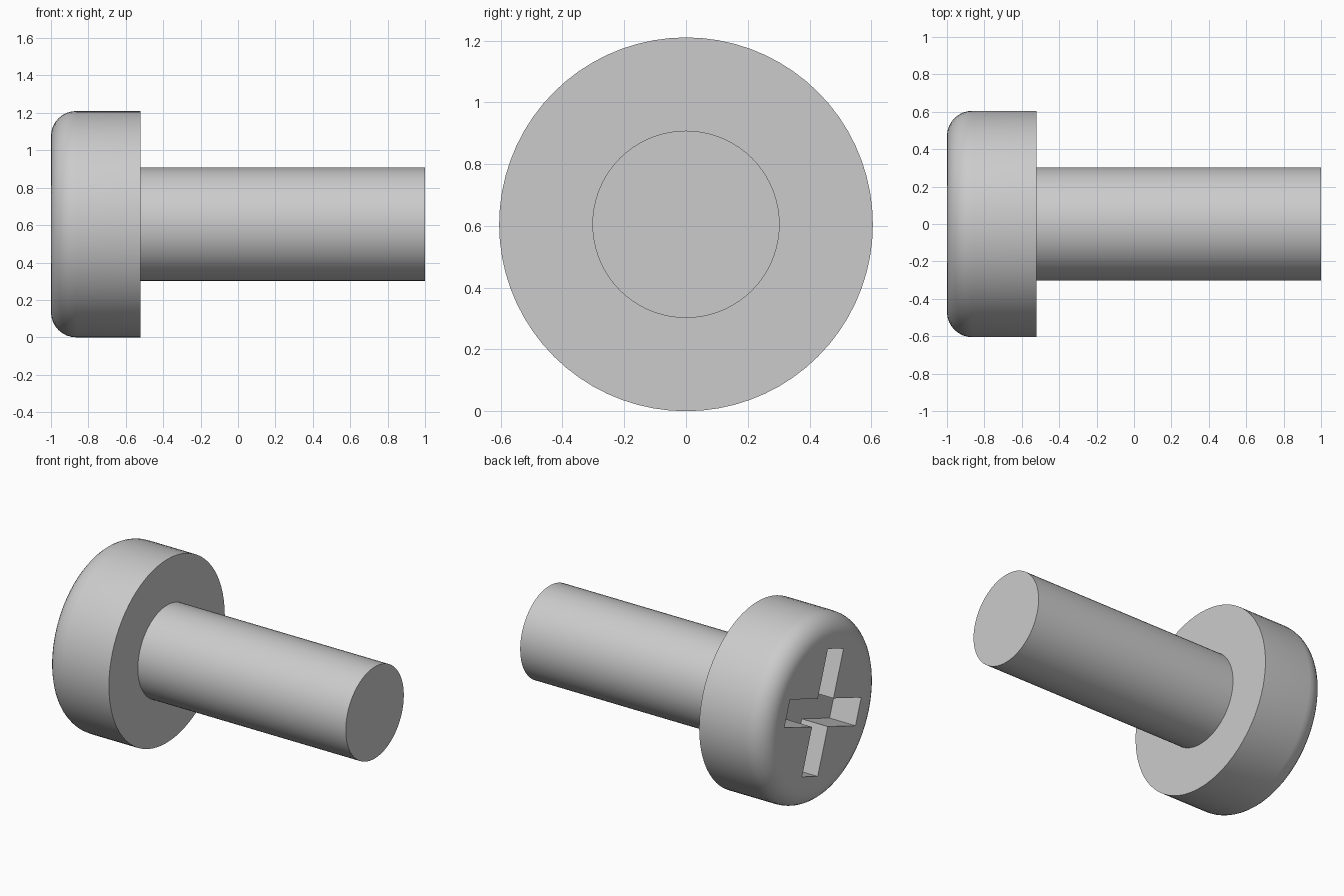
import bpy, bmesh, math
from mathutils import Matrix, Vector

if "Cube" in bpy.data.objects:
    bpy.data.objects.remove(bpy.data.objects["Cube"])

R_HEAD, R_SHAFT, FILLET = 0.605, 0.303, 0.135
X_FACE, X_UNDER, X_TIP = -1.0, -0.52, 1.0
SEGMENTS = 72

grey = bpy.data.materials.new("plain grey")
grey.diffuse_color = (0.6, 0.6, 0.6, 1)
grey.use_nodes = True
grey.node_tree.nodes["Principled BSDF"].inputs["Base Color"].default_value = grey.diffuse_color


def add_object(name, bm):
    bmesh.ops.recalc_face_normals(bm, faces=bm.faces)
    mesh = bpy.data.meshes.new(name)
    bm.to_mesh(mesh)
    bm.free()
    mesh.materials.append(grey)
    obj = bpy.data.objects.new(name, mesh)
    bpy.context.collection.objects.link(obj)
    return obj


# Screw body: rounded head and plain shaft, turned around the x axis
profile = []
for i in range(9):
    a = math.pi / 2 * i / 8
    profile.append((X_FACE + FILLET * (1 - math.cos(a)), R_HEAD - FILLET * (1 - math.sin(a))))
profile += [(X_UNDER, R_HEAD), (X_UNDER, R_SHAFT), (X_TIP, R_SHAFT)]

bm = bmesh.new()
rings = []
for x, r in profile:
    rings.append([bm.verts.new((x, r * math.cos(t), R_HEAD + r * math.sin(t)))
                  for t in (2 * math.pi * k / SEGMENTS for k in range(SEGMENTS))])
for a, b in zip(rings, rings[1:]):
    for k in range(SEGMENTS):
        n = (k + 1) % SEGMENTS
        bm.faces.new((a[k], a[n], b[n], b[k]))
bm.faces.new(rings[0])
bm.faces.new(rings[-1])
screw = add_object("screw_body", bm)

# Cross recess cutter: one plus-shaped outline, extruded and turned by 20 degrees
ARM, HALF_W, DEPTH = 0.395, 0.087, 0.19
bm = bmesh.new()
outline = []
for q in range(4):
    turn = Matrix.Rotation(math.radians(20 + 90 * q), 3, 'X')
    for y, z in ((HALF_W, HALF_W), (HALF_W, ARM), (-HALF_W, ARM)):
        p = turn @ Vector((0, y, z))
        outline.append(bm.verts.new((X_FACE - 0.1, p.y, p.z + R_HEAD)))
face = bm.faces.new(outline)
ext = bmesh.ops.extrude_face_region(bm, geom=[face])
bmesh.ops.translate(bm, vec=(0.1 + DEPTH, 0, 0),
                    verts=[v for v in ext["geom"] if isinstance(v, bmesh.types.BMVert)])
cutter = add_object("cross_recess_cutter", bm)

# Cut the recess and apply it
cut = screw.modifiers.new("cross_recess", 'BOOLEAN')
cut.operation, cut.solver, cut.object = 'DIFFERENCE', 'EXACT', cutter
bpy.context.view_layer.objects.active = screw
screw.select_set(True)
bpy.ops.object.modifier_apply(modifier=cut.name)
bpy.data.objects.remove(cutter)

# Smooth round sides, sharp rims
bpy.ops.object.shade_smooth_by_angle(angle=math.radians(30))
